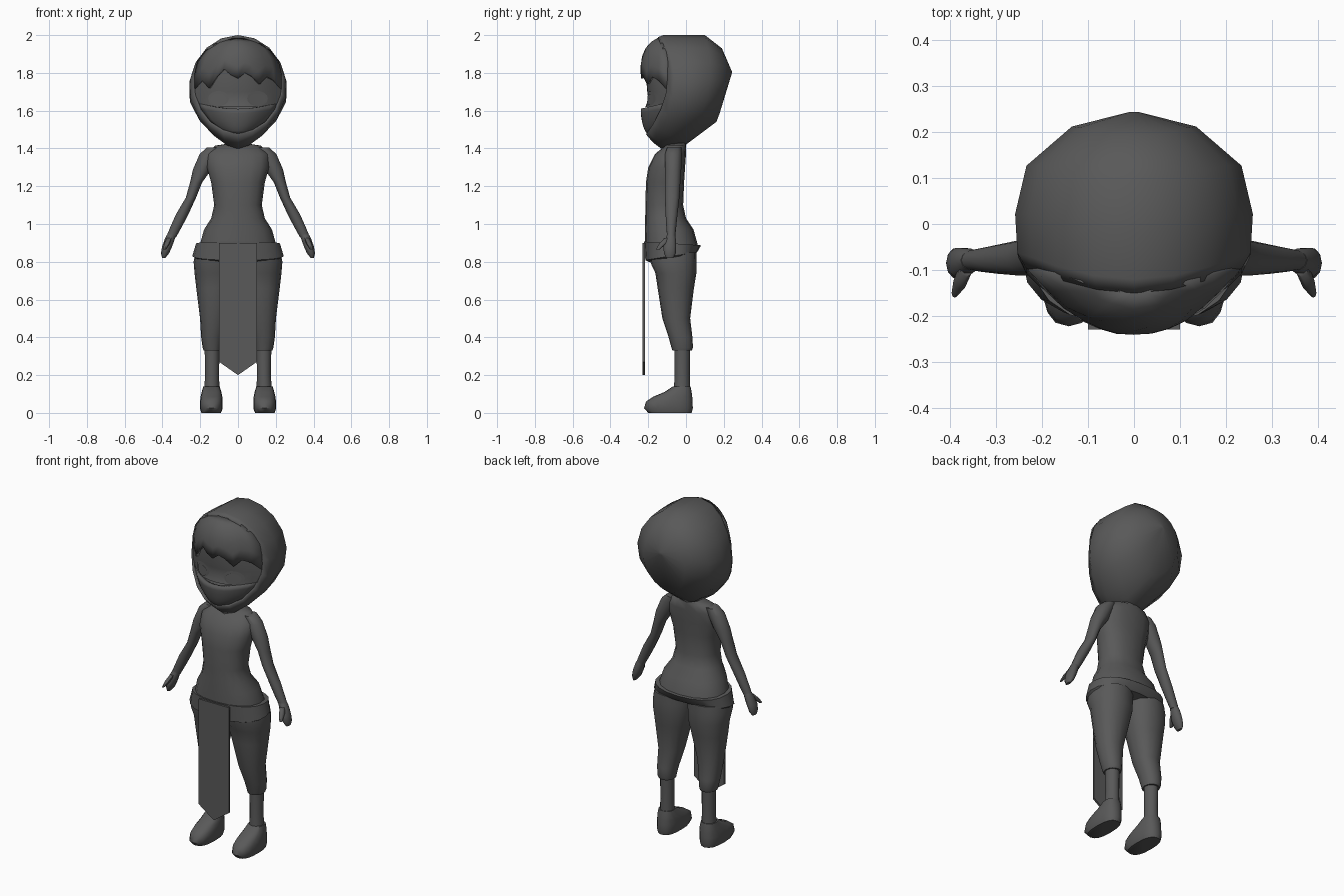
import bpy, bmesh, math

if "Cube" in bpy.data.objects:
    bpy.data.objects.remove(bpy.data.objects["Cube"])

mat = bpy.data.materials.new("dark grey")
mat.diffuse_color = (0.1, 0.1, 0.1, 1)
mat.use_nodes = True
mat.node_tree.nodes["Principled BSDF"].inputs["Base Color"].default_value = mat.diffuse_color


def finish(name, bm, mirror=False, thick=0, angle=50, recalc=True):
    if recalc:
        bmesh.ops.recalc_face_normals(bm, faces=bm.faces)
    me = bpy.data.meshes.new(name)
    bm.to_mesh(me)
    bm.free()
    me.materials.append(mat)
    ob = bpy.data.objects.new(name, me)
    bpy.context.collection.objects.link(ob)
    bpy.ops.object.select_all(action='DESELECT')
    bpy.context.view_layer.objects.active = ob
    ob.select_set(True)
    bpy.ops.object.shade_smooth_by_angle(angle=math.radians(angle))
    if thick:
        m = ob.modifiers.new("thickness", 'SOLIDIFY')
        m.thickness, m.offset = thick, -1
    if mirror:
        m = ob.modifiers.new("mirror", 'MIRROR')
        m.use_mirror_merge = False
    return ob


def skin(bm, rows, closed):
    """Join rows of points with quads."""
    vs = [[bm.verts.new(p) for p in row] for row in rows]
    n = len(rows[0])
    for a, b in zip(vs, vs[1:]):
        for i in range(n if closed else n - 1):
            j = (i + 1) % n
            bm.faces.new((a[i], a[j], b[j], b[i]))
    return vs


def loft(name, rings, n=16, power=2.0, mirror=False, angle=50):
    """Rings are (z, x0, x1, y0, y1, optional rise towards the back)."""
    rows = []
    for r in rings:
        z, x0, x1, y0, y1 = r[:5]
        tilt = r[5] if len(r) > 5 else 0
        row = []
        for i in range(n):
            a = 2 * math.pi * i / n
            c, s = math.cos(a), math.sin(a)
            e = 2 / power
            row.append(((x0 + x1) / 2 + (x1 - x0) / 2 * math.copysign(abs(c) ** e, c),
                        (y0 + y1) / 2 + (y1 - y0) / 2 * math.copysign(abs(s) ** e, s),
                        z + tilt * s))
        rows.append(row)
    bm = bmesh.new()
    vs = skin(bm, rows, True)
    bm.faces.new(vs[0])
    bm.faces.new(vs[-1])
    return finish(name, bm, mirror, angle=angle)


# Torso with neck
loft("torso", [
    (1.47, -.05, .05, -.10, 0), (1.425, -.055, .055, -.095, 0),
    (1.415, -.12, .12, -.11, 0), (1.37, -.165, .165, -.165, 0),
    (1.30, -.165, .165, -.20, -.005), (1.22, -.142, .142, -.212, -.01),
    (1.10, -.126, .126, -.215, -.015), (1.03, -.142, .142, -.216, .0),
    (.97, -.18, .18, -.218, .04), (.88, -.205, .205, -.218, .065)], power=2.3)

# Belt and hips
loft("belt", [(.897, -.222, .222, -.222, .08, -.01), (.83, -.242, .242, -.215, .06, .022),
              (.82, -.228, .228, -.195, .05, .022)], n=20, power=2.3, angle=30)

# Trouser legs, shins and shoes
loft("trouser_leg", [
    (.85, -.005, .225, -.19, .055), (.80, -.005, .235, -.19, .056),
    (.74, 0, .23, -.162, .055), (.66, .018, .221, -.15, .042),
    (.5, .058, .201, -.125, .022), (.4, .08, .195, -.092, .034),
    (.345, .09, .187, -.077, .037), (.33, .092, .182, -.072, .03)],
    power=2.2, mirror=True)
loft("shin", [(.36, .098, .177, -.062, .022), (.2, .1, .174, -.06, .02),
              (.11, .098, .18, -.065, .022)], n=12, mirror=True)
loft("shoe", [
    (.14, .097, .184, -.07, .024), (.11, .088, .192, -.115, .03),
    (.085, .083, .198, -.175, .033), (.06, .081, .201, -.212, .035),
    (.025, .081, .202, -.222, .036), (0, .09, .194, -.20, .03)],
    power=2.6, mirror=True)

# Arms, hands and thumbs
loft("arm", [
    (1.405, .09, .165, -.10, -.025), (1.37, .10, .203, -.112, -.022),
    (1.29, .14, .238, -.112, -.025), (1.22, .19, .254, -.112, -.03),
    (1.14, .222, .276, -.112, -.035), (1.05, .263, .329, -.108, -.045),
    (.98, .30, .36, -.104, -.052), (.93, .328, .381, -.10, -.057)],
    n=12, mirror=True)
loft("hand", [
    (.945, .325, .376, -.101, -.057), (.92, .335, .388, -.11, -.052),
    (.88, .349, .402, -.122, -.05), (.845, .365, .408, -.118, -.052),
    (.82, .385, .402, -.105, -.065)], n=10, mirror=True)
loft("thumb", [(.925, .35, .378, -.115, -.08), (.895, .362, .392, -.143, -.105),
               (.865, .382, .396, -.16, -.14)], n=8, mirror=True)

# Front cloth panel with pointed end
bm = bmesh.new()
outline = [(-.1, .9), (-.1, .27), (0, .2), (.1, .27), (.1, .9)]
face = bm.faces.new([bm.verts.new((x, -.229, z)) for x, z in outline])
ext = bmesh.ops.extrude_face_region(bm, geom=[face])
for v in ext["geom"]:
    if isinstance(v, bmesh.types.BMVert):
        v.co.y += .012
finish("cloth_panel", bm, angle=30)

# Hood: rings of (half width, top, bottom, y top, y side, y bottom, taper)
hood = [(.237, 1.988, 1.475, -.15, -.10, -.212, 0),
        (.257, 2.0, 1.432, -.12, -.065, -.175, .2),
        (.262, 2.0, 1.398, -.02, .015, -.13, .4),
        (.237, 2.0, 1.42, .10, .12, 0, .35),
        (.137, 1.93, 1.54, .19, .21, .16, .1),
        (.01, 1.81, 1.79, .242, .243, .24, 0)]
rows = []
for w, top, bot, yt, ym, yb, taper in hood:
    row = []
    for i in range(18):
        a = 2 * math.pi * i / 18
        c = math.cos(a)
        row.append((w * math.sin(a) * (1 - taper * max(0, -c) ** 2),
                    ym + c * (yt - yb) / 2 + c * c * ((yt + yb) / 2 - ym),
                    (top + bot) / 2 + c * (top - bot) / 2))
    rows.append(row)
bm = bmesh.new()
vs = skin(bm, rows, True)
bm.faces.new(vs[-1])
finish("hood", bm, thick=.012)


# Curved front pieces: tables of (z, half width, y centre, y edge)
def front_point(table, u, z, lift=0):
    z = min(max(z, table[0][0]), table[-1][0])
    for a, b in zip(table, table[1:]):
        if z <= b[0]:
            t = (z - a[0]) / (b[0] - a[0])
            hw, yc, ye = (a[k] + (b[k] - a[k]) * t for k in (1, 2, 3))
            return (hw * u, yc + (ye - yc) * abs(u) ** 2.2 - lift, z)


COLS = [i / 6 - 1 for i in range(13)]
face_table = [(1.62, .212, -.215, -.11), (1.66, .226, -.20, -.105), (1.70, .23, -.205, -.10),
              (1.78, .23, -.212, -.095), (1.88, .20, -.205, -.09)]
mask_table = [(1.47, .02, -.20, -.198), (1.50, .10, -.222, -.165), (1.55, .163, -.235, -.135),
              (1.60, .20, -.241, -.115), (1.625, .213, -.236, -.108), (1.66, .224, -.215, -.105)]
hair_table = [(1.70, .231, -.232, -.10), (1.79, .231, -.241, -.10), (1.87, .213, -.24, -.10),
              (1.93, .165, -.215, -.11), (1.975, .085, -.175, -.13), (1.985, .03, -.15, -.145)]

# Upper face
bm = bmesh.new()
skin(bm, [[front_point(face_table, u, r[0]) for u in COLS] for r in face_table], False)
finish("face", bm, recalc=False)

# Face mask, its top edge rising at the cheeks
bm = bmesh.new()
tops = [1.61 + .03 * abs(u) ** 2 for u in COLS]
skin(bm, [[front_point(mask_table, u, 1.47 + (t - 1.47) * k / 6) for u, t in zip(COLS, tops)]
          for k in range(7)], False)
finish("mask", bm, thick=.02, recalc=False)

# Hair fringe with jagged lower edge
tips = [1.71, 1.76, 1.72, 1.78, 1.82, 1.79, 1.77, 1.80, 1.78, 1.74, 1.78, 1.76, 1.71]
bm = bmesh.new()
levels = [0, .3, .55, .75, .9, 1]
skin(bm, [[front_point(hair_table, u, t + (1.985 - t) * k) for u, t in zip(COLS, tips)]
          for k in levels], False)
finish("hair_fringe", bm, thick=.015, recalc=False)

# Eyes and upper lids
for name, rx, rz, lift, cz in (("eye", .042, .03, .008, 1.66), ("eyelid", .055, .04, .003, 1.664)):
    bm = bmesh.new()
    pts = []
    for i in range(14):
        a = 2 * math.pi * i / 14
        x, z = .103 + rx * math.cos(a), cz + rz * math.sin(a)
        hw = front_point(face_table, 1, z)[0]
        pts.append(bm.verts.new(front_point(face_table, x / hw, z, lift)))
    bm.faces.new(pts)
    finish(name, bm, mirror=True, recalc=False)
